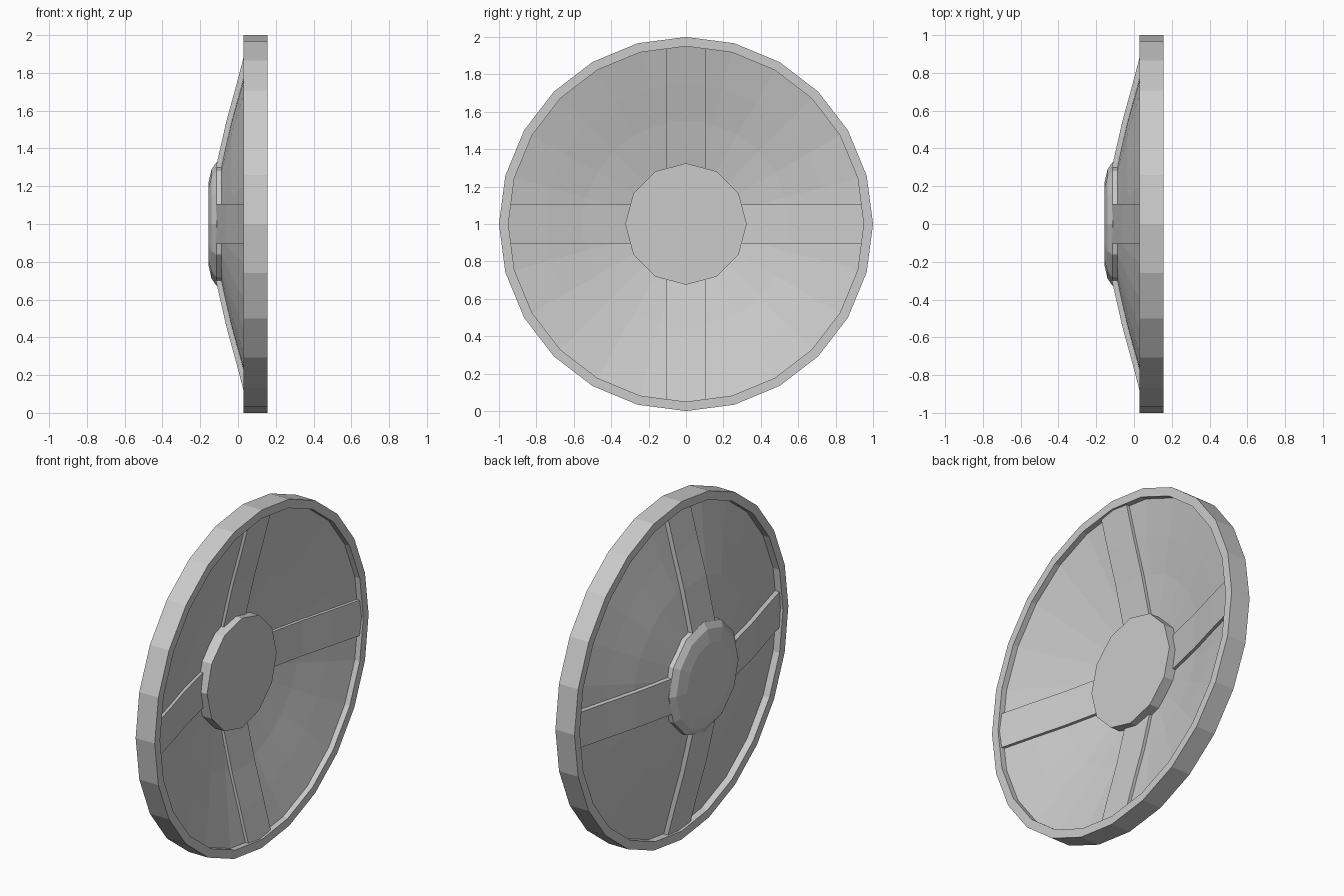
import bpy, bmesh, math

if "Cube" in bpy.data.objects:
    bpy.data.objects.remove(bpy.data.objects["Cube"])

CZ = 1.0  # height of the shield centre; the shield's axis runs along x


def finish(name, bm):
    bmesh.ops.remove_doubles(bm, verts=bm.verts, dist=1e-5)
    bmesh.ops.recalc_face_normals(bm, faces=bm.faces)
    me = bpy.data.meshes.new(name)
    bm.to_mesh(me)
    bm.free()
    ob = bpy.data.objects.new(name, me)
    ob.location.z = CZ
    bpy.context.collection.objects.link(ob)
    return ob


def lathe(name, profile, sides, closed=True):
    """Turn (x, radius) points around the x axis."""
    bm = bmesh.new()
    rings = []
    for x, r in profile:
        rings.append([bm.verts.new((x, r * math.sin(2 * math.pi * i / sides),
                                    r * math.cos(2 * math.pi * i / sides)))
                      for i in range(sides)])
    n = len(rings)
    for a in range(n if closed else n - 1):
        p, q = rings[a], rings[(a + 1) % n]
        for i in range(sides):
            j = (i + 1) % sides
            bm.faces.new((p[i], p[j], q[j], q[i]))
    if not closed:  # cap both ends
        bm.faces.new(rings[0])
        bm.faces.new(rings[-1])
    return finish(name, bm)


# outer face of the dish as (x, radius)
dish = [(-0.092, 0.30), (-0.035, 0.55), (0.02, 0.75), (0.072, 0.95)]


def slab(front, back):
    """Closed section: the dish curve shifted to each side."""
    return ([(x + front, r) for x, r in dish] +
            [(x + back, r) for x, r in reversed(dish)])


# rim ring and dished plate
lathe("rim", [(0.03, 1.0), (0.155, 1.0), (0.155, 0.95), (0.03, 0.95)], 24)
lathe("dish_plate", slab(0, 0.05), 24)

# centre boss: domed outside, flat inside
lathe("boss", [(0.025, 0.325), (-0.115, 0.325), (-0.14, 0.29), (-0.157, 0.215)],
      12, closed=False)

# four raised straps, proud of the plate on both sides
W = 0.105
for k, side in enumerate(("top", "right", "bottom", "left")):
    bm = bmesh.new()
    sec = slab(-0.025, 0.072)
    n = len(sec)
    a = [bm.verts.new((x, -W, r)) for x, r in sec]
    b = [bm.verts.new((x, W, r)) for x, r in sec]
    for i in range(n):
        j = (i + 1) % n
        bm.faces.new((a[i], a[j], b[j], b[i]))
    for s in (a, b):
        for i in range(n // 2 - 1):
            bm.faces.new((s[i], s[i + 1], s[n - 2 - i], s[n - 1 - i]))
    strap = finish("strap_" + side, bm)
    strap.rotation_euler.x = -k * math.pi / 2
